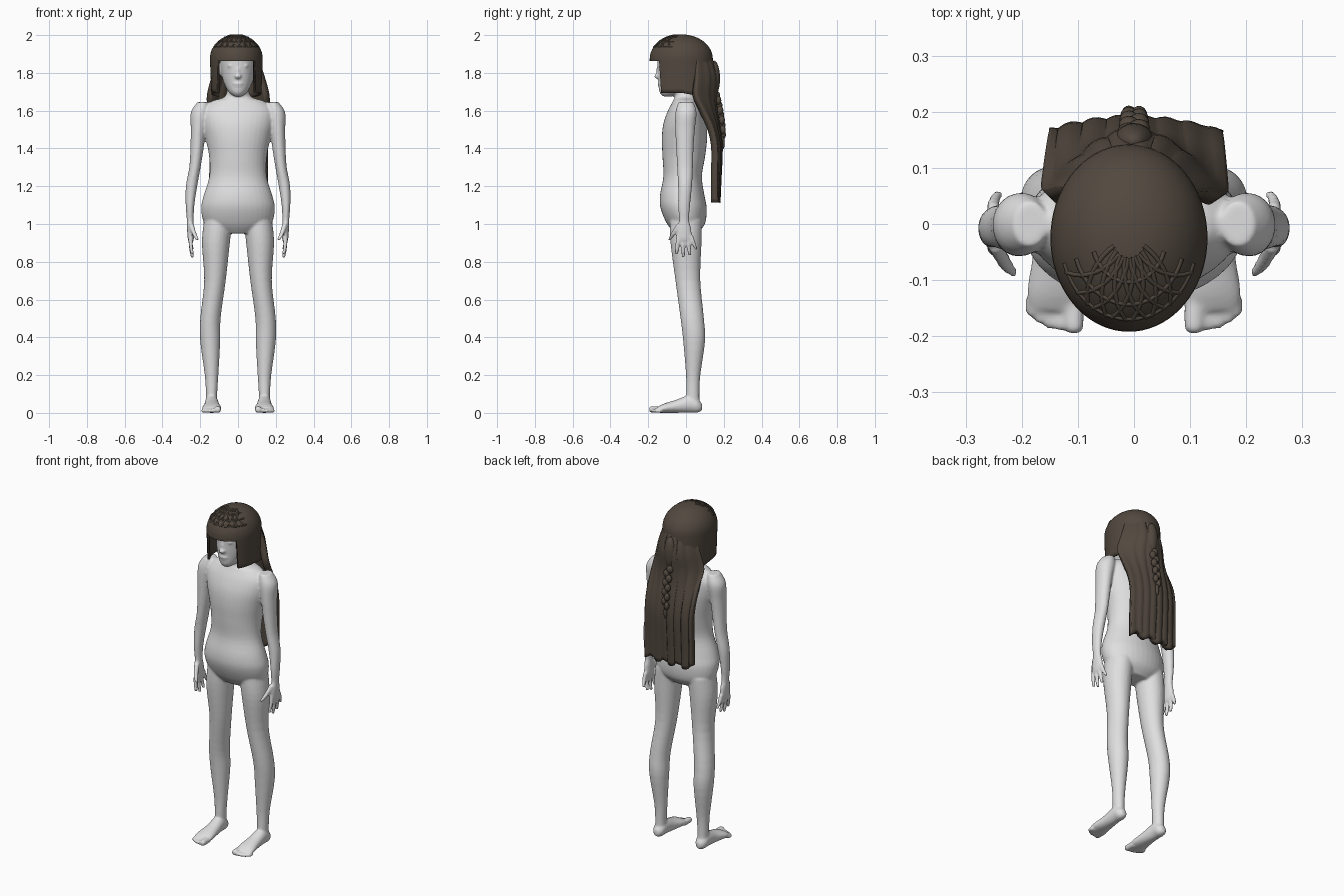
import bpy, bmesh
from math import sin, cos, pi, radians
from mathutils import Vector

old = bpy.data.objects.get("Cube")
if old:
    bpy.data.objects.remove(old, do_unlink=True)


def material(name, colour):
    mat = bpy.data.materials.new(name)
    mat.use_nodes = True
    mat.diffuse_color = colour
    mat.node_tree.nodes["Principled BSDF"].inputs["Base Color"].default_value = colour
    return mat


grey = material("plain grey", (0.74, 0.74, 0.74, 1))
brown = material("dark brown", (0.085, 0.066, 0.050, 1))


def finish(name, bm, mat):
    bmesh.ops.recalc_face_normals(bm, faces=bm.faces)
    mesh = bpy.data.meshes.new(name)
    bm.to_mesh(mesh)
    bm.free()
    mesh.materials.append(mat)
    for poly in mesh.polygons:
        poly.use_smooth = True
    obj = bpy.data.objects.new(name, mesh)
    bpy.context.collection.objects.link(obj)
    return obj


def spline(rows, steps=4):
    """Smoothly interpolate the rows of numbers."""
    out = []
    for i in range(len(rows) - 1):
        p0, p1 = rows[max(i - 1, 0)], rows[i]
        p2, p3 = rows[i + 1], rows[min(i + 2, len(rows) - 1)]
        for k in range(steps):
            t = k / steps
            out.append([b + t / 2 * (c - a + t * (2*a - 5*b + 4*c - d + t * (3*b - a - 3*c + d)))
                        for a, b, c, d in zip(p0, p1, p2, p3)])
    return out + [list(rows[-1])]


def loft(bm, rows, side=1, along="z", sides=24):
    """Closed tube; each row is height, centre x, other centre, two radii."""
    rings = []
    for h, cx, c, rx, r in spline(rows):
        ring = []
        for k in range(sides):
            a = 2 * pi * k / sides
            x, o = side * (cx + rx * cos(a)), c + r * sin(a)
            ring.append(bm.verts.new((x, o, h) if along == "z" else (x, h, o)))
        rings.append(ring)
    for lo, hi in zip(rings, rings[1:]):
        for k in range(sides):
            n = (k + 1) % sides
            bm.faces.new((lo[k], lo[n], hi[n], hi[k]))
    bm.faces.new(rings[0])
    bm.faces.new(rings[-1])


def blob(bm, centre, size):
    new = bmesh.ops.create_uvsphere(bm, u_segments=20, v_segments=12, radius=1)["verts"]
    bmesh.ops.scale(bm, vec=size, verts=new)
    bmesh.ops.translate(bm, vec=centre, verts=new)


# Mannequin: plain torso, neck and head
torso = [(.95, 0, 0, .1, .06), (1, 0, 0, .175, .1), (1.08, 0, -.012, .195, .122),
         (1.15, 0, -.02, .182, .118), (1.25, 0, -.018, .152, .102),
         (1.35, 0, -.012, .152, .112), (1.45, 0, -.008, .17, .12),
         (1.53, 0, -.005, .188, .115), (1.6, 0, 0, .19, .096),
         (1.65, 0, 0, .14, .07), (1.68, 0, -.005, .065, .056), (1.78, 0, -.02, .055, .055)]
head = [(1.675, 0, -.1, .02, .022), (1.7, 0, -.075, .05, .066), (1.75, 0, -.05, .076, .095),
        (1.8, 0, -.035, .088, .115), (1.86, 0, -.03, .094, .122),
        (1.92, 0, -.03, .09, .12), (1.97, 0, -.03, .055, .07)]
# Limbs
leg = [(1.02, .105, 0, .075, .085), (.9, .117, 0, .074, .082), (.7, .122, .01, .057, .066),
       (.5, .146, .033, .054, .062), (.38, .147, .043, .053, .058),
       (.2, .14, .038, .036, .038), (.1, .14, .036, .03, .035), (.04, .14, .037, .03, .036)]
foot = [(.085, .14, .03, .015, .018), (.06, .14, .038, .033, .037), (.02, .14, .048, .036, .047),
        (-.05, .138, .035, .042, .035), (-.12, .139, .024, .052, .024),
        (-.155, .139, .016, .048, .014)]
arm = [(1.645, .185, 0, .03, .04), (1.59, .2, 0, .05, .056), (1.5, .21, -.005, .04, .052),
       (1.4, .217, -.006, .035, .046), (1.3, .228, -.005, .03, .042),
       (1.2, .246, -.005, .03, .037), (1.1, .254, -.01, .023, .032),
       (1.02, .253, -.01, .018, .027), (.98, .252, -.01, .018, .037),
       (.93, .25, -.01, .017, .042), (.91, .25, -.01, .014, .037)]
fingers = [(-.04, -.05, .838), (-.017, -.015, .822), (.007, .02, .832), (.025, .052, .862)]
toes = [(.107, -.195, .018), (.132, -.19, .012), (.15, -.186, .011), (.167, -.178, .011),
        (.183, -.165, .011)]

bm = bmesh.new()
loft(bm, torso, sides=36)
loft(bm, head, sides=36)
for s in (1, -1):
    loft(bm, leg, s)
    loft(bm, foot, s, "y")
    loft(bm, arm, s)
    for y0, y1, tip in fingers:
        loft(bm, [(.94, .25, y0, .012, .013), ((tip + .94) / 2, .25, (y0 + y1) / 2, .011, .012),
                  (tip + .008, .243, y1, .009, .009), (tip, .242, y1, .005, .005)], s, sides=12)
    loft(bm, [(1, .248, -.035, .014, .016), (.95, .232, -.066, .013, .014),
              (.92, .217, -.085, .01, .01), (.912, .214, -.088, .005, .005)], s, sides=12)
    for x, y, r in toes:
        loft(bm, [(-.13, x, r, r, r), (y + .02, x, r, r, r), (y + .006, x, r, r * .9, r * .9),
                  (y, x, r, r * .5, r * .5)], s, "y", 12)
    # Closed eyelids and ears
    blob(bm, (s * .036, -.13, 1.838), (.02, .016, .011))
    blob(bm, (s * .093, -.02, 1.82), (.012, .022, .035))
# Nose and lips
blob(bm, (0, -.15, 1.782), (.018, .018, .013))
blob(bm, (0, -.144, 1.805), (.011, .014, .035))
blob(bm, (0, -.139, 1.743), (.028, .013, .007))
blob(bm, (0, -.136, 1.731), (.023, .013, .007))
body = finish("mannequin_body", bm, grey)
remesh = body.modifiers.new("Blend parts", "REMESH")
remesh.mode = "VOXEL"
remesh.voxel_size = .0062
remesh.use_smooth_shade = True
soft = body.modifiers.new("Soften", "SMOOTH")
soft.factor = .5
soft.iterations = 5


# Hair cap with a fringe and an open face
def cap_point(angle, tilt, lift=0):
    r = sin(tilt)
    return Vector((-.009 + (.133 + lift) * r * sin(angle),
                   -.025 - (.16 + lift) * r * cos(angle),
                   1.875 + (.122 + lift) * cos(tilt)))


def sheet(name, grid, closed, thickness):
    bm = bmesh.new()
    rows = [[bm.verts.new(p) for p in row] for row in grid]
    for a, b in zip(rows, rows[1:]):
        count = len(a)
        for k in range(count if closed else count - 1):
            n = (k + 1) % count
            bm.faces.new((a[k], a[n], b[n], b[k]))
    if closed:
        bm.faces.new(rows[0])
    obj = finish(name, bm, brown)
    solid = obj.modifiers.new("Thickness", "SOLIDIFY")
    solid.thickness = thickness
    solid.offset = 0
    return obj


columns = [radians(5 * k - 180) for k in range(72)]
grid = [[cap_point(a, pi / 2 * i / 12) for a in columns] for i in range(1, 13)]
for i in range(1, 9):
    row = []
    for a in columns:
        p = cap_point(a, pi / 2)
        low = 1.862 if abs(a) < radians(48) else 1.695 - .03 * max(0, -cos(a))
        f = i / 8
        p.z += (low - p.z) * f
        if abs(a) > radians(48):
            p.x *= 1 - .06 * f + .1 * f * max(0, -cos(a))
        row.append(p)
    grid.append(row)
sheet("hair_cap", grid, True, .014)

# Long hair down the back: height, half width, depth, forward wrap
fall = [(1.88, .09, .115, .07), (1.78, .125, .148, .1), (1.68, .152, .143, .1),
        (1.6, .154, .145, .065), (1.5, .152, .162, .035), (1.4, .15, .172, .025),
        (1.25, .152, .166, .02), (1.125, .153, .16, .012)]
grid = []
for z, w, y, wrap in spline(fall):
    row = []
    for k in range(61):
        u = k / 30 - 1
        ripple = .004 * abs(sin(u * pi * 3.5)) + .002 * sin(u * 23)
        ragged = .012 * sin(u * 11) * max(0, 1.25 - z) * 8
        row.append(Vector((u * w, y + ripple - wrap * u * u, z + ragged)))
    grid.append(row)
sheet("long_hair", grid, False, .036)

# Gathered tuft and plait hanging from it
bm = bmesh.new()
blob(bm, (0, .148, 1.77), (.036, .032, .095))
for k in range(9):
    z = 1.68 - .026 * k
    s = 1 if k % 2 else -1
    blob(bm, (s * .009, .165 + .03 * sin(k / 8 * pi / 2), z), (.02 - .0008 * k, .016, .023))
blob(bm, (0, .195, 1.43), (.01, .01, .035))
finish("back_plait", bm, brown)


# Thin crossing plaits over the crown
def strand(name, points):
    curve = bpy.data.curves.new(name, "CURVE")
    curve.dimensions = "3D"
    curve.bevel_depth = .0045
    curve.bevel_resolution = 1
    line = curve.splines.new("POLY")
    line.points.add(len(points) - 1)
    for point, p in zip(line.points, points):
        point.co = (*p, 1)
    curve.materials.append(brown)
    bpy.context.collection.objects.link(bpy.data.objects.new(name, curve))


for k in range(-3, 4):
    for lean in (-1, 1):
        strand("crown_strand", [cap_point(radians(k * 17 + lean * (t * 3 - 15)),
                                          radians(12 + t * 5), .006) for t in range(11)])
for tilt in (28, 45, 60):
    strand("crown_band", [cap_point(radians(t * 8), radians(tilt), .006) for t in range(-9, 10)])
